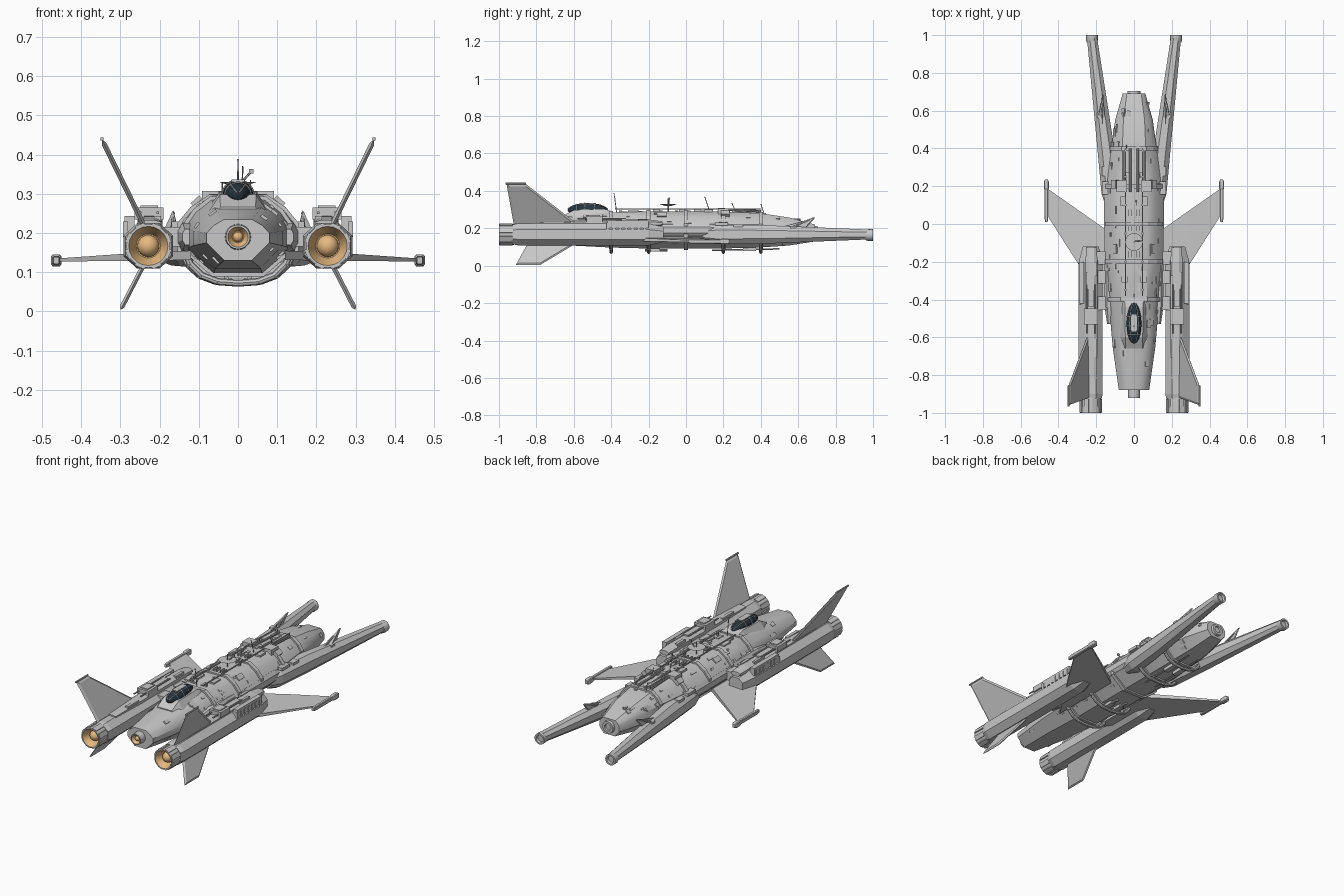
import bpy, bmesh, math, random
from mathutils import Vector, Matrix

if "Cube" in bpy.data.objects:
    bpy.data.objects.remove(bpy.data.objects["Cube"])

random.seed(4)


def material(name, rgb):
    m = bpy.data.materials.new(name)
    m.diffuse_color = (*rgb, 1)
    m.use_nodes = True
    m.node_tree.nodes["Principled BSDF"].inputs["Base Color"].default_value = m.diffuse_color
    return m


GREY = material("hull grey", (0.58, 0.58, 0.58))
TRIM = material("trim grey", (0.50, 0.50, 0.50))
GLASS = material("dark glass", (0.02, 0.035, 0.048))
GLOW = material("engine amber", (0.80, 0.49, 0.22))


def finish(bm, name, mats, mirror=False, smooth=False):
    bmesh.ops.recalc_face_normals(bm, faces=bm.faces)
    me = bpy.data.meshes.new(name)
    bm.to_mesh(me)
    bm.free()
    ob = bpy.data.objects.new(name, me)
    bpy.context.collection.objects.link(ob)
    for m in mats:
        me.materials.append(m)
    if mirror:
        ob.modifiers.new("Mirror", 'MIRROR')
    if smooth:
        bpy.context.view_layer.objects.active = ob
        ob.select_set(True)
        bpy.ops.object.shade_smooth_by_angle(angle=math.radians(35))
        ob.select_set(False)
    return ob


def loft(name, sections, mats, mirror=False, smooth=False, band_mats=None):
    """Skin a row of matching closed sections and cap both ends."""
    bm = bmesh.new()
    rows = [[bm.verts.new(p) for p in s] for s in sections]
    n = len(rows[0])
    for k, (a, b) in enumerate(zip(rows, rows[1:])):
        for i in range(n):
            f = bm.faces.new((a[i], a[(i + 1) % n], b[(i + 1) % n], b[i]))
            f.material_index = band_mats[k] if band_mats else 0
    bm.faces.new(rows[0])
    bm.faces.new(rows[-1]).material_index = band_mats[-1] if band_mats else 0
    return finish(bm, name, mats, mirror, smooth)


def octagon(y, cx, cz, w, h, k=0.45):
    pts = [(k, 1), (1, k), (1, -k), (k, -1), (-k, -1), (-1, -k), (-1, k), (-k, 1)]
    return [(cx + a * w, y, cz + b * h) for a, b in pts]


def lathe(name, cx, cz, profile, mats, mirror=False, band_mats=None, n=20):
    secs = [[(cx + r * math.cos(math.tau * i / n), y, cz + r * math.sin(math.tau * i / n))
             for i in range(n)] for y, r in profile]
    return loft(name, secs, mats, mirror, True, band_mats)


def boxes(name, items, mat, mirror=False):
    """items: centre xyz, full size xyz, optional tilt about y."""
    bm = bmesh.new()
    for x, y, z, sx, sy, sz, *tilt in items:
        m = Matrix.Translation((x, y, z)) @ Matrix.Rotation(tilt[0] if tilt else 0, 4, 'Y')
        bmesh.ops.create_cube(bm, size=1, matrix=m @ Matrix.Diagonal((sx, sy, sz, 1)))
    return finish(bm, name, [mat], mirror)


def tubes(name, items, mat, mirror=False, n=8):
    """items: start point, end point, radius."""
    bm = bmesh.new()
    for p, q, r in items:
        p, q = Vector(p), Vector(q)
        d = q - p
        m = Matrix.Translation((p + q) / 2) @ d.to_track_quat('Z', 'Y').to_matrix().to_4x4()
        bmesh.ops.create_cone(bm, cap_ends=True, segments=n, radius1=r, radius2=r,
                              depth=d.length, matrix=m)
    return finish(bm, name, [mat], mirror)


def plate(name, pts, t, mat):
    """Mirrored blade with knife edges and thickness t."""
    p = [Vector(v) for v in pts]
    mid = sum(p, Vector()) / len(p)
    off = (p[1] - p[0]).cross(p[2] - p[0]).normalized() * t / 2
    core = [mid + (v - mid) * .88 for v in p]
    return loft(name, [[v - off for v in core], p, [v + off for v in core]], [mat], True)


# Hull stations: y, top half width, side half width, top, upper, lower, bottom half width, bottom
HULL = [(-0.88, .035, .08, .235, .20, .175, .035, .13),
        (-0.65, .058, .113, .262, .205, .168, .058, .11),
        (-0.40, .068, .135, .285, .215, .16, .062, .097),
        (-0.20, .070, .146, .290, .222, .155, .066, .092),
        (0.20, .070, .145, .290, .222, .155, .066, .092),
        (0.40, .062, .120, .280, .22, .155, .060, .098),
        (0.55, .056, .100, .258, .215, .16, .052, .108),
        (0.69, .038, .060, .220, .195, .16, .036, .130)]


def hull_at(y):
    for a, b in zip(HULL, HULL[1:]):
        if a[0] <= y <= b[0]:
            t = (y - a[0]) / (b[0] - a[0])
            return [u + (v - u) * t for u, v in zip(a, b)]


def hull_section(s, y=None, g=0.0):
    y0, wt, w, zt, zu, zl, wb, zb = s
    shoulder = (wt + (w - wt) * .6 + g * .8, zt - (zt - zu) * .45 + g * .8)
    half = [(wt + g / 2, zt + g), shoulder, (w + g, zu + g / 2), (w + g, zl - g / 2), (wb + g / 2, zb - g)]
    ring = half + [(-x, z) for x, z in reversed(half)]
    return [(x, y0 if y is None else y, z) for x, z in ring]


loft("fuselage", [hull_section(s) for s in HULL], [GREY], smooth=True)
for i, y in enumerate((-0.40, -0.20, 0.0, 0.20, 0.40)):
    s = hull_at(y)
    loft(f"hull_band_{i}", [hull_section(s, y + d, .008) for d in (-.011, .011)], [GREY])

# Rounded hoops under the belly
hoops = []
for y, k in ((-.40, .95), (-.20, 1), (.20, 1), (.40, .9)):
    arc = [(x * k, y, z) for x, z in ((-.145, .16), (-.128, .12), (-.098, .092), (-.055, .076), (0, .072),
                                      (.055, .076), (.098, .092), (.128, .12), (.145, .16))]
    hoops += [(p, q, .009) for p, q in zip(arc, arc[1:])]
tubes("belly_hoops", hoops, GREY)

# Centre nozzle and tail cap
lathe("nose_nozzle", 0, .19, [(-.86, .034), (-.92, .031), (-.92, .026), (-.90, .015)],
      [GREY, GLOW], band_mats=[0, 0, 1, 1])
bm = bmesh.new()
bmesh.ops.create_uvsphere(bm, u_segments=16, v_segments=10, radius=.013,
                          matrix=Matrix.Translation((0, -.903, .19)))
finish(bm, "nose_core", [GLOW], False, True)
lathe("tail_cap", 0, .177, [(.68, .036), (.705, .033), (.705, .02), (.695, .018)], [GREY])

# Cockpit fairing, canopy and frame
loft("cockpit_fairing", [[(-b, y, .235), (b, y, .235), (t, y, z), (-t, y, z)] for y, b, t, z in
     ((-.66, .06, .045, .266), (-.60, .088, .046, .298), (-.44, .094, .048, .304), (-.39, .09, .05, .29))], [GREY])
bm = bmesh.new()
bmesh.ops.create_uvsphere(bm, u_segments=16, v_segments=10, radius=1,
                          matrix=Matrix.Translation((0, -.525, .298)) @ Matrix.Diagonal((.040, .108, .037, 1))
                          @ Matrix.Rotation(math.pi / 2, 4, 'X'))
finish(bm, "canopy", [GLASS])
frame = []
for dy in (-.06, -.015, .035):
    k = math.sqrt(1 - (dy / .108) ** 2) * 1.01
    arc = [(math.cos(a) * .040 * k, -.525 + dy, .298 + math.sin(a) * .037 * k)
           for a in [math.pi * i / 8 for i in range(9)]]
    frame += [(p, q, .0025) for p, q in zip(arc, arc[1:])]
for side in (-1, 1):
    arc = [(side * .022 * math.cos(a), -.525 + .108 * math.sin(a), .298 + .031 * math.cos(a))
           for a in [math.pi * (i - 4) / 9 for i in range(9)]]
    frame += [(p, q, .0022) for p, q in zip(arc, arc[1:])]
tubes("canopy_frame", frame, GREY, n=6)
boxes("canopy_roof", [(0, -.525, .333, .032, .09, .006)], GREY)

# Side fairings joining the hull and the engines
loft("side_fairing", [octagon(y, .13, .19, w, h) for y, w, h in
     ((-.53, .012, .02), (-.44, .026, .036), (.12, .028, .036), (.18, .022, .03))], [GREY], True)
boxes("engine_struts", [(.16, y, .19, .07, .07, .05) for y in (-.42, -.28, -.18)], GREY, True)

# Main engines with glowing nozzles
loft("engine_nacelle", [octagon(y, .229, .167, w, h) for y, w, h in
     ((-.925, .058, .053), (-.90, .0635, .058), (-.20, .0635, .058), (-.12, .042, .04))], [GREY], True)
lathe("engine_nozzle", .229, .167, [(-.90, .053), (-.92, .055), (-1.0, .056), (-1.0, .050), (-.992, .046), (-.955, .031)],
      [GREY, GLOW], True, [0, 0, 0, 1, 1, 1])
boxes("nozzle_petals", [(.229 + .054 * math.cos(a), -.962, .167 + .054 * math.sin(a), .01, .07, .026, -a)
      for a in [math.tau * (i + .5) / 8 for i in range(8)]], GREY, True)
bm = bmesh.new()
bmesh.ops.create_uvsphere(bm, u_segments=20, v_segments=12, radius=.028,
                          matrix=Matrix.Translation((.229, -.958, .167)))
finish(bm, "engine_core", [GLOW], True, True)

# Engine decks and equipment on top of the engines
loft("engine_deck", [octagon(y, .225, .225, w, h) for y, w, h in
     ((-.82, .028, .008), (-.60, .032, .017), (-.2, .032, .022), (-.125, .028, .012))], [GREY], True)
boxes("deck_housings", [(.227, -.49, .25, .074, .085, .03), (.227, -.49, .264, .045, .06, .012),
      (.227, -.38, .245, .03, .12, .016), (.205, -.66, .235, .018, .1, .016),
      (.246, -.30, .244, .014, .09, .012), (.205, -.24, .244, .016, .07, .014)], GREY, True)
boxes("engine_side_packs", [(.277, -.31, .222, .026, .22, .042)], GREY, True)
boxes("engine_side_ribs", [(.287, -.22 - .033 * i, .21, .012, .014, .04) for i in range(7)], GREY, True)
tubes("deck_pipes", [((x, -.58, .252), (x, -.32, .252), .004) for x in (.205, .25)], TRIM, True)

# Upper and lower fins
plate("upper_fin", [(.238, -.92, .215), (.238, -.57, .215), (.348, -.86, .44), (.348, -.96, .44)], .013, GREY)
plate("lower_fin", [(.235, -.84, .13), (.235, -.57, .13), (.30, -.78, .004), (.30, -.91, .004)], .012, GREY)
tubes("fin_tip", [((.347, -.965, .44), (.347, -.855, .44), .005)], GREY, True)

# Swept wings with tip rods
loft("wing", [[(x, a, z - t), (x, b, z - t), (x, b, z + t), (x, a, z + t)] for x, a, b, z, t in
     ((.12, -.48, -.05, .143, .012), (.29, -.22, .07, .138, .009), (.462, .05, .19, .131, .004))], [GREY], True)
loft("wing_tip_rod", [octagon(y, .464, .13, w, h, .7) for y, w, h in
     ((.01, .007, .009), (.03, .009, .011), (.18, .009, .011), (.19, .013, .015), (.225, .013, .015), (.235, .008, .009))], [GREY], True)

# Splayed tail booms
loft("tail_boom", [octagon(y, x, .167, w, h) for y, x, w, h in
     ((.09, .112, .036, .036), (.16, .122, .05, .052), (.40, .149, .045, .05),
      (.60, .174, .039, .042), (.985, .222, .027, .026))], [GREY], True)
lathe("boom_end", .2225, .164, [(.96, .027), (.972, .031), (1.0, .031), (1.0, .022), (.985, .02)], [GREY], True)
plate("boom_spike", [(.15, .55, .20), (.192, .56, .20), (.165, .69, .258)], .010, GREY)
plate("boom_spike_web", [(.168, .50, .205), (.170, .64, .20), (.165, .69, .256)], .008, GREY)
boxes("boom_joint_packs", [(.145, .19, .222, .05, .07, .016), (.155, .28, .214, .03, .05, .014),
      (.187, .575, .205, .02, .03, .014)], GREY, True)

# Equipment and piping along the spine
boxes("spine_housings", [(.065, .20, .292, .055, .06, .03), (.10, .21, .275, .03, .045, .03, .75),
      (.06, .12, .293, .025, .05, .014), (.05, -.28, .290, .03, .06, .012), (.10, -.13, .270, .03, .05, .016, .75),
      (.035, .33, .288, .018, .12, .022)], GREY, True)
tubes("spine_pipes", [((.02, .17, .303), (.02, .40, .292), .006), ((.055, .2, .30), (.055, .39, .29), .005),
      ((.045, -.38, .303), (.045, .40, .303), .0035)], TRIM, True)
boxes("rail_posts", [(.045, y, .294, .01, .01, .024) for y in (-.35, -.2, -.05, .1, .25, .39)], TRIM, True)
boxes("spine_fins", [(x, y, .290, .004, .035, .026) for x in (.012, .03) for y in (-.16, -.02, .06)], GREY, True)
tubes("belly_pipes", [((.03, -.22, .083), (.03, -.1, .083), .007), ((.035, .14, .083), (.035, .5, .09), .004)], TRIM, True)
boxes("belly_packs", [(.03, -.17, .086, .03, .06, .02), (.03, .34, .09, .03, .07, .024)], GREY, True)

# Hull plating: small raised panels lying on the flat top, upper slopes and lower slopes
panels = []
for i in range(90):
    y = random.uniform(-.78, .64)
    ring = hull_section(hull_at(y))
    side, t, kind = random.choice((-1, 1)), random.uniform(.2, .8), i % 4
    if kind == 0 and -.68 < y < -.38:
        continue
    # each kind picks one edge of the hull section to lie on
    a, b = [(ring[9], ring[0]), (ring[0], ring[1]), (ring[1], ring[2]), (ring[4], ring[3])][kind]
    tilt = -math.atan2(b[2] - a[2], b[0] - a[0])
    panels.append((side * (a[0] + (b[0] - a[0]) * t), y, a[2] + (b[2] - a[2]) * t, random.uniform(.008, .024),
                   random.uniform(.012, .045), random.uniform(.005, .011), side * tilt))
boxes("hull_panels", panels, GREY)

# Sensor dish and antennas
bm = bmesh.new()
bmesh.ops.create_cone(bm, cap_ends=True, segments=24, radius1=.012, radius2=.047, depth=.012,
                      matrix=Matrix.Translation((0, -.095, .324)))
finish(bm, "sensor_dish", [GREY])
tubes("antennas", [((0, -.095, .285), (0, -.095, .36), .003), ((0, -.37, .28), (0, -.385, .388), .002),
      ((.01, .13, .28), (.012, .10, .37), .002), ((.03, .27, .28), (.032, .245, .335), .002),
      ((-.04, .42, .27), (-.04, .40, .33), .002), ((0, -.09, .32), (.035, -.09, .358), .003)], TRIM, n=6)
boxes("antenna_tips", [(0, -.385, .386, .006, .006, .006), (0, -.38, .36, .006, .006, .005),
      (.034, -.09, .358, .012, .008, .012)], TRIM)
